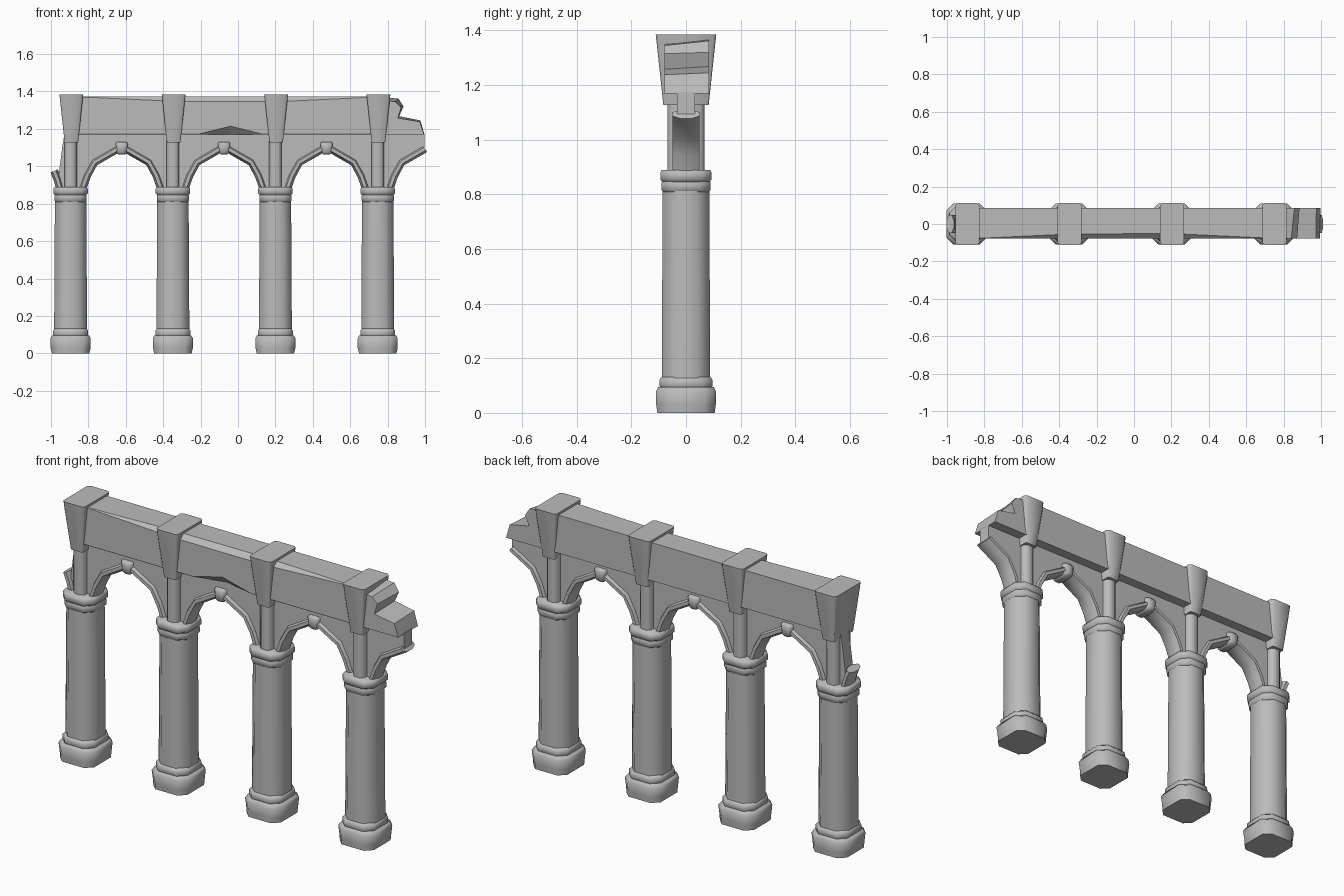
import bpy, bmesh, math

cube = bpy.data.objects.get("Cube")
if cube:
    bpy.data.objects.remove(cube)

stone = bpy.data.materials.new("grey_stone")
stone.use_nodes = True
GREY = (0.5, 0.5, 0.5, 1)
stone.diffuse_color = GREY
stone.node_tree.nodes["Principled BSDF"].inputs["Base Color"].default_value = GREY

COLUMNS = (-0.895, -0.348, 0.2, 0.747)
SPACING = 0.547
PIER_TOP = 1.14


def loft(name, rings, smooth=0):
    """Skin matching closed rings of points and cap both ends."""
    bm = bmesh.new()
    loops = [[bm.verts.new(p) for p in ring] for ring in rings]
    for a, b in zip(loops, loops[1:]):
        for i in range(len(a)):
            j = (i + 1) % len(a)
            bm.faces.new((a[i], a[j], b[j], b[i]))
    bm.faces.new(loops[0][::-1])
    bm.faces.new(loops[-1])
    bmesh.ops.recalc_face_normals(bm, faces=bm.faces)
    mesh = bpy.data.meshes.new(name)
    bm.to_mesh(mesh)
    bm.free()
    mesh.materials.append(stone)
    ob = bpy.data.objects.new(name, mesh)
    bpy.context.collection.objects.link(ob)
    if smooth:
        bpy.ops.object.select_all(action='DESELECT')
        ob.select_set(True)
        bpy.context.view_layer.objects.active = ob
        bpy.ops.object.shade_smooth_by_angle(angle=math.radians(smooth))
    return ob


def block(name, x, levels, smooth=50):
    """Stack of corner-cut rectangles: (height, half width, half depth, cut)."""
    rings = []
    for z, w, d, c in levels:
        quarter = [(w, d - c), (w - c, d)]
        half = quarter + [(-a, b) for a, b in quarter[::-1]]
        rings.append([(x + a, b, z) for a, b in half] +
                     [(x - a, -b, z) for a, b in half])
    return loft(name, rings, smooth)


def prism(name, front, back, y0, y1):
    return loft(name, [[(x, y0, z) for x, z in front],
                       [(x, y1, z) for x, z in back]])


def arch_rib(name, path, thick=0.021, depth=0.049):
    """Rounded rib swept along a path in the x-z plane."""
    rings = []
    for i, (x, z) in enumerate(path):
        a, b = path[max(i - 1, 0)], path[min(i + 1, len(path) - 1)]
        dx, dz = b[0] - a[0], b[1] - a[1]
        n = math.hypot(dx, dz)
        ring = []
        for k in range(8):
            t = math.radians(45 * k + 22.5)
            r = thick * 1.08 * math.cos(t)
            ring.append((x - dz / n * r, depth * 1.08 * math.sin(t), z + dx / n * r))
        rings.append(ring)
    return loft(name, rings, 50)


# Columns, from plinth to the wedge-shaped block above the beam
for n, x in enumerate(COLUMNS, 1):
    block(f"plinth_{n}", x, [(0, .1, .105, .035), (.03, .107, .109, .045),
                             (.08, .107, .109, .035), (.095, .1, .102, .045)])
    block(f"base_ring_{n}", x, [(.085, .088, .092, .04), (.1, .093, .097, .038),
                                (.122, .093, .097, .038), (.132, .085, .088, .04)])
    block(f"shaft_{n}", x, [(.12, .088, .088, .045), (.82, .084, .086, .045)], 60)
    block(f"collar_{n}", x, [(.805, .078, .08, .04), (.815, .086, .09, .036),
                             (.84, .086, .09, .036), (.86, .08, .084, .04)])
    block(f"capital_{n}", x, [(.84, .08, .083, .04), (.855, .092, .094, .035),
                              (.88, .092, .094, .035), (.89, .086, .088, .038)])
    block(f"pier_{n}", x, [(.88, .033, .068, .016), (PIER_TOP, .033, .068, .016)], 60)
    block(f"wedge_block_{n}", x + .004, [(1.127, .036, .083, .006), (1.36, .061, .108, .009),
                                         (1.385, .064, .111, .012)])

# Arch ribs with small keystones; the last arch is broken off
RISE = [(.065, .885), (.088, .95), (.128, 1.022), (.246, 1.09)]
for n, x in enumerate(COLUMNS, 1):
    left = [(x + a, z) for a, z in RISE]
    if n < len(COLUMNS):
        right = [(x + SPACING - a, z) for a, z in RISE]
        arch_rib(f"arch_rib_{n}", left + right[::-1])
        key = block(f"arch_keystone_{n}", x + SPACING / 2,
                    [(1.062, .018, .045, .008), (1.075, .027, .057, .012),
                     (1.12, .033, .057, .012), (1.13, .028, .05, .012)])
    else:
        arch_rib("broken_arch_rib", left + [(.998, 1.094)])
x = COLUMNS[0]
arch_rib("broken_arch_stub", [(x - .058, .885), (x - .07, .93), (x - .088, .975)])

# Thin wall between the arches and the beam
wall = [(.997, 1.175), (-.928, 1.175), (-.94, 1.1), (-.958, .96), (-.945, .885)]
for x in COLUMNS[:-1]:
    wall += [(x + a, z) for a, z in RISE]
    wall += [(x + SPACING - a, z) for a, z in RISE[::-1]]
wall += [(COLUMNS[-1] + a, z) for a, z in RISE] + [(.998, 1.094)]
prism("arch_wall", wall, wall, -.033, .033)

# Beam with worn front edges: (position, top wear, bottom chip)
WEAR = [(-.93, .002, .002), (-.8, .003, .002), (-.35, .024, .002), (-.21, .025, .002),
        (-.04, .026, .045), (.13, .026, .002), (.2, .027, .002), (.69, .004, .002),
        (.79, .003, .002)]
loft("beam", [[(x, .085, 1.17), (x, -.078 + chip, 1.17), (x, -.078, 1.17 + chip),
               (x, -.078, 1.372 - top), (x, -.078 + top, 1.372), (x, .085, 1.372)]
              for x, top, chip in WEAR])

# Jagged broken beam end
front = [(.74, 1.17), (.995, 1.17), (.972, 1.238), (.855, 1.258),
         (.872, 1.315), (.84, 1.345), (.74, 1.36)]
back = [(.74, 1.17), (.997, 1.17), (.975, 1.245), (.862, 1.268),
        (.885, 1.32), (.858, 1.362), (.74, 1.372)]
prism("broken_beam_end", front, back, -.078, .085)
